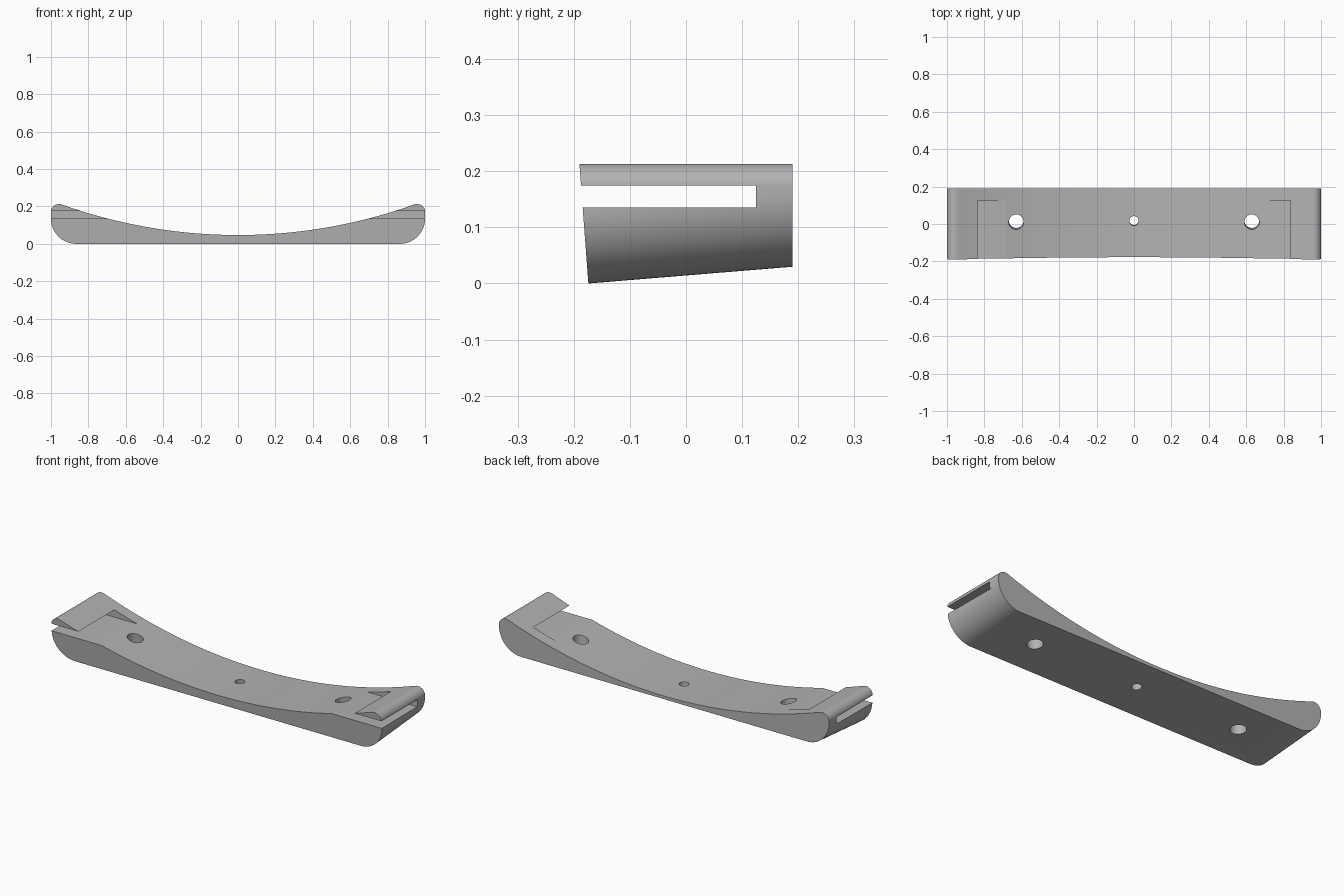
import bpy
import bmesh
import math

if "Cube" in bpy.data.objects:
    bpy.data.objects.remove(bpy.data.objects["Cube"], do_unlink=True)

TILT = 0.082  # slope of the underside
BACK = 0.19

grey = bpy.data.materials.new("light_grey")
grey.use_nodes = True
colour = (0.45, 0.45, 0.45, 1)
grey.diffuse_color = colour
grey.node_tree.nodes["Principled BSDF"].inputs["Base Color"].default_value = colour


def arc(cx, cz, r, start, end, steps):
    """Points on a circular arc, angles in degrees."""
    angles = [math.radians(start + (end - start) * i / steps) for i in range(steps + 1)]
    return [(cx + r * math.cos(a), cz + r * math.sin(a)) for a in angles]


def mirrored(points):
    return [(-x, z) for x, z in reversed(points)]


# Profile: flat base with rounded corners, lipped ends, dished top
corner = arc(0.865, 0.135, 0.135, -90, 0, 20)
lip = arc(0.958, 0.17, 0.043, 0, 110, 14)
dish = arc(0, 2.847, 2.8, -70.5, -109.5, 64)
lower = [(p, True) for p in corner]
upper = [(p, False) for p in lip + dish + mirrored(lip)]
profile = lower + upper + [(p, True) for p in mirrored(corner)]

# Body: front leans with the base, base rises towards the back
bm = bmesh.new()
front, back = [], []
for (x, z), is_base in profile:
    x = max(-1, min(1, x))
    y = -0.174 - 0.075 * z
    rise = TILT * (BACK - y) if is_base else 0
    if is_base:
        rise = min(rise, 0.168 - z)
    front.append(bm.verts.new((x, y, z)))
    back.append(bm.verts.new((x, BACK, z + rise)))
n = len(profile)
for i in range(n):
    j = (i + 1) % n
    bm.faces.new((front[i], front[j], back[j], back[i]))
bm.faces.new(front)
bm.faces.new(back[::-1])
bmesh.ops.remove_doubles(bm, verts=bm.verts, dist=0.0002)
bmesh.ops.recalc_face_normals(bm, faces=bm.faces)
mesh = bpy.data.meshes.new("curved_bracket")
bm.to_mesh(mesh)
bm.free()
body = bpy.data.objects.new("curved_bracket", mesh)
bpy.context.collection.objects.link(body)
mesh.materials.append(grey)


def cut(cutter):
    """Subtract a helper shape from the body and delete it."""
    cutter.hide_render = True
    cutter.data.materials.append(grey)
    mod = body.modifiers.new("cut", "BOOLEAN")
    mod.operation = "DIFFERENCE"
    mod.solver = "EXACT"
    mod.object = cutter
    bpy.ops.object.select_all(action="DESELECT")
    body.select_set(True)
    bpy.context.view_layer.objects.active = body
    bpy.ops.object.modifier_apply(modifier=mod.name)
    bpy.data.objects.remove(cutter, do_unlink=True)


# End slots, open at the front and the ends
for side in (-1, 1):
    bpy.ops.mesh.primitive_cube_add(size=1, location=(side * 0.9, -0.0875, 0.155))
    slot = bpy.context.object
    slot.name = "slot_cutter"
    slot.scale = (0.6, 0.425, 0.04)
    cut(slot)

# Screw holes, square to the sloping base
for x, radius in ((-0.63, 0.04), (0, 0.025), (0.63, 0.04)):
    bpy.ops.mesh.primitive_cylinder_add(vertices=40, radius=radius, depth=0.5,
                                        location=(x, 0.014, 0.08),
                                        rotation=(TILT, 0, 0))
    hole = bpy.context.object
    hole.name = "hole_cutter"
    cut(hole)

body.select_set(True)
bpy.context.view_layer.objects.active = body
bpy.ops.object.shade_smooth_by_angle(angle=math.radians(25))
